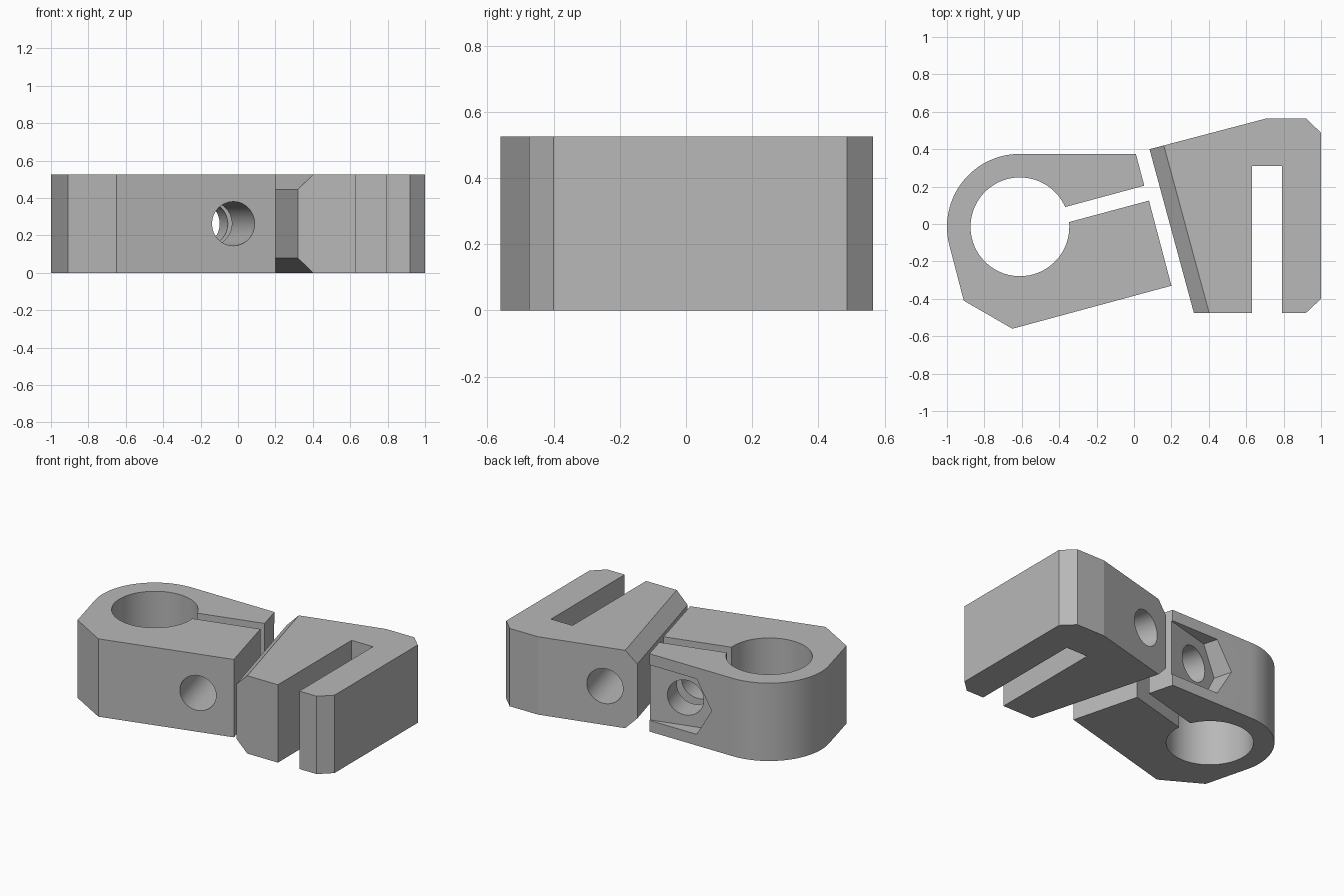
import bpy, bmesh
from math import radians, sin, cos
from mathutils import Matrix

cube = bpy.data.objects.get("Cube")
if cube:
    bpy.data.objects.remove(cube, do_unlink=True)

HEIGHT = 0.525
TILT = radians(15)

grey = bpy.data.materials.new("plain grey")
grey.use_nodes = True
grey.diffuse_color = (0.48, 0.48, 0.48, 1)
grey.node_tree.nodes["Principled BSDF"].inputs["Base Color"].default_value = grey.diffuse_color


def arc(cx, cy, r, start, end, n):
    angles = [radians(start + (end - start) * i / n) for i in range(n + 1)]
    return [(cx + r * cos(a), cy + r * sin(a)) for a in angles]


def prism(name, profile, depth, matrix=Matrix(), chamfer=None):
    """Extrude a closed profile along its local z; optionally chamfer chosen edges."""
    bm = bmesh.new()
    face = bm.faces.new([bm.verts.new((x, y, 0)) for x, y in profile])
    top = bmesh.ops.extrude_face_region(bm, geom=[face])["geom"]
    bmesh.ops.translate(bm, vec=(0, 0, depth),
                        verts=[g for g in top if isinstance(g, bmesh.types.BMVert)])
    if chamfer:
        ends, width = chamfer
        edges = [e for e in bm.edges
                 if abs(e.verts[0].co.z - e.verts[1].co.z) < 0.001
                 and all(any((v.co.xy - p).length < 0.001 for v in e.verts)
                         for p in map(lambda q: v2(q), ends))]
        bmesh.ops.bevel(bm, geom=edges, offset=width, segments=1,
                        affect='EDGES', profile=0.5)
    bmesh.ops.recalc_face_normals(bm, faces=bm.faces)
    bm.transform(matrix)
    mesh = bpy.data.meshes.new(name)
    bm.to_mesh(mesh)
    bm.free()
    mesh.materials.append(grey)
    obj = bpy.data.objects.new(name, mesh)
    bpy.context.collection.objects.link(obj)
    return obj


def v2(point):
    from mathutils import Vector
    return Vector(point)


def tilted(x, y):
    """Frame whose local z runs along the screw direction, at mid height."""
    return (Matrix.Translation((x, y, HEIGHT / 2))
            @ Matrix.Rotation(TILT, 4, 'Z') @ Matrix.Rotation(-radians(90), 4, 'X'))


def cut(target, cutter):
    mod = target.modifiers.new("cut", 'BOOLEAN')
    mod.operation = 'DIFFERENCE'
    mod.solver = 'EXACT'
    mod.object = cutter
    bpy.context.view_layer.objects.active = target
    bpy.ops.object.modifier_apply(modifier=mod.name)
    bpy.data.objects.remove(cutter, do_unlink=True)


# Split ring clamp: rounded outside, bore and slot in one outline
outline = arc(-0.61, -0.015, 0.39, 90, 195, 28)
outline += [(-0.91, -0.41), (-0.65, -0.56), (0.2, -0.33), (0.08, 0.125)]
outline += arc(-0.61, -0.015, 0.264, 5.5, -336.4, 72)
outline += [(0.055, 0.205), (0.01, 0.375)]
clamp = prism("ring_clamp", outline, HEIGHT)

# Screw hole across the slot, and the open hexagonal nut pocket behind it
circle = arc(0, 0, 0.118, 0, 352.5, 47)
cut(clamp, prism("screw_cutter", circle, 1.4, tilted(0.05, -0.67)))
pocket = [(-0.216, 0), (-0.108, -0.187), (0.4, -0.187), (0.4, 0.187), (-0.108, 0.187)]
cut(clamp, prism("nut_cutter", pocket, 0.5, tilted(-0.212, 0.307)))

# Slotted bracket with a chamfered slanting side
corner_back, corner_front = (0.083, 0.4), (0.32, -0.475)
outline = [corner_front, (0.63, -0.475), (0.63, 0.31), (0.79, 0.31), (0.79, -0.475),
           (0.92, -0.475), (1, -0.4), (1, 0.487), (0.92, 0.565), (0.71, 0.565), corner_back]
bracket = prism("slotted_bracket", outline, HEIGHT,
                chamfer=((corner_back, corner_front), 0.079))

# Blind screw hole from the back of the bracket
depth = 0.6
cut(bracket, prism("blind_cutter", circle, depth + 0.2,
                   tilted(0.287 + depth * sin(TILT), 0.454 - depth * cos(TILT))))

# Smooth round walls, sharp edges elsewhere
for obj in (clamp, bracket):
    bpy.ops.object.select_all(action='DESELECT')
    obj.select_set(True)
    bpy.context.view_layer.objects.active = obj
    bpy.ops.object.shade_smooth_by_angle(angle=radians(14))
